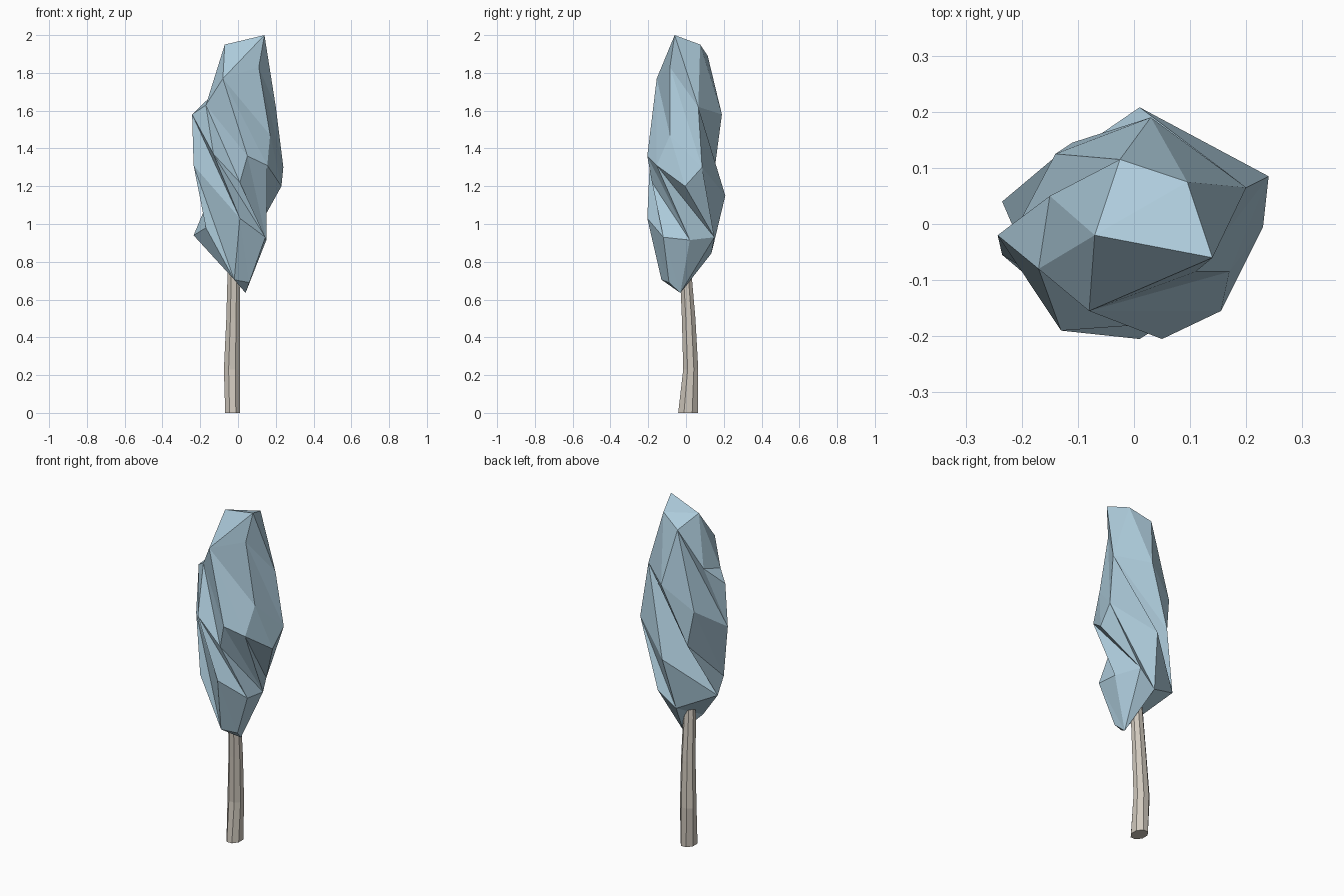
import bpy
import bmesh
from math import atan2, cos, sin, sqrt, pi
from mathutils import Vector

default_cube = bpy.data.objects.get("Cube")
if default_cube:
    bpy.data.objects.remove(default_cube, do_unlink=True)


def make_material(name, rgb):
    material = bpy.data.materials.new(name)
    material.use_nodes = True
    material.diffuse_color = (*rgb, 1)
    shader = material.node_tree.nodes["Principled BSDF"]
    shader.inputs["Base Color"].default_value = (*rgb, 1)
    shader.inputs["Roughness"].default_value = 0.9
    return material


def finish(bm, name, material):
    """Turn a bmesh into a flat shaded object of one colour."""
    bmesh.ops.recalc_face_normals(bm, faces=bm.faces[:])
    mesh = bpy.data.meshes.new(name)
    bm.to_mesh(mesh)
    bm.free()
    mesh.materials.append(material)
    obj = bpy.data.objects.new(name, mesh)
    bpy.context.collection.objects.link(obj)
    return obj


pale_blue = make_material("pale blue leaves", (0.42, 0.60, 0.71))
pale_bark = make_material("pale grey bark", (0.63, 0.58, 0.51))

# Crown corners, from the crest down to the lowest tip
crest = [(.14, -.06, 2), (-.07, -.02, 1.95), (.095, .075, 1.95),
         (-.025, .115, 1.89), (.11, -.085, 1.83), (-.08, -.155, 1.77)]
shoulder = [(-.15, .05, 1.67), (-.17, -.08, 1.63), (.2, .065, 1.62),
            (-.243, -.02, 1.58), (.03, .19, 1.58), (.17, -.085, 1.47),
            (-.14, .125, 1.44)]
waist = [(-.13, -.19, 1.37), (.05, -.205, 1.36), (.155, -.155, 1.31),
         (-.235, -.055, 1.31), (.24, .085, 1.3), (-.11, .145, 1.24),
         (.01, -.18, 1.22), (.23, -.005, 1.2), (.01, .208, 1.15)]
skirt = [(.01, -.205, 1.03), (-.17, -.11, .98), (-.235, .04, .94),
         (.08, .15, .93), (.145, -.12, .93), (.15, .02, .915),
         (-.03, .135, .845)]
tip = [(-.02, -.13, .705), (.06, -.09, .69), (.04, -.03, .635)]
corners = [Vector(p) for p in crest + shoulder + waist + skirt + tip]


def untwisted_direction(p, middle=1.32, half=0.76):
    """Place a corner on a unit sphere with the crown's spiral undone."""
    height = (p.z - middle) / half
    level = max(.915, min(1.75, p.z))
    # the spiral is tighter low down and loosens towards the crest
    angle = atan2(p.y, p.x) + level * (5.8 - level)
    ring = sqrt(1 - height * height)
    return Vector((ring * cos(angle), ring * sin(angle), height))


# Crown: facets are joined on the sphere, then pulled to the spiralling form
bm = bmesh.new()
verts = [bm.verts.new(untwisted_direction(p)) for p in corners]
bmesh.ops.convex_hull(bm, input=verts)
for vert, corner in zip(verts, corners):
    vert.co = corner
finish(bm, "crown", pale_blue)

# Trunk: an eight sided tube with a slight bend, running up inside the crown
SIDES = 8
sections = [  # centre, half width, half depth
    ((-.028, .011, 0), .041, .054),
    ((-.032, .025, .23), .044, .041),
    ((-.025, .014, .5), .038, .037),
    ((-.022, -.002, .75), .034, .031),
    ((-.015, -.008, .95), .022, .02),
]
bm = bmesh.new()
rings = []
for centre, width, depth in sections:
    ring = []
    for i in range(SIDES):
        angle = 2 * pi * (i + .5) / SIDES
        offset = Vector((width * cos(angle), depth * sin(angle), 0))
        ring.append(bm.verts.new(Vector(centre) + offset * 1.05))
    rings.append(ring)
for lower, upper in zip(rings, rings[1:]):
    for i in range(SIDES):
        j = (i + 1) % SIDES
        bm.faces.new((lower[i], lower[j], upper[j], upper[i]))
bm.faces.new(rings[0][::-1])
bm.faces.new(rings[-1])
finish(bm, "trunk", pale_bark)
